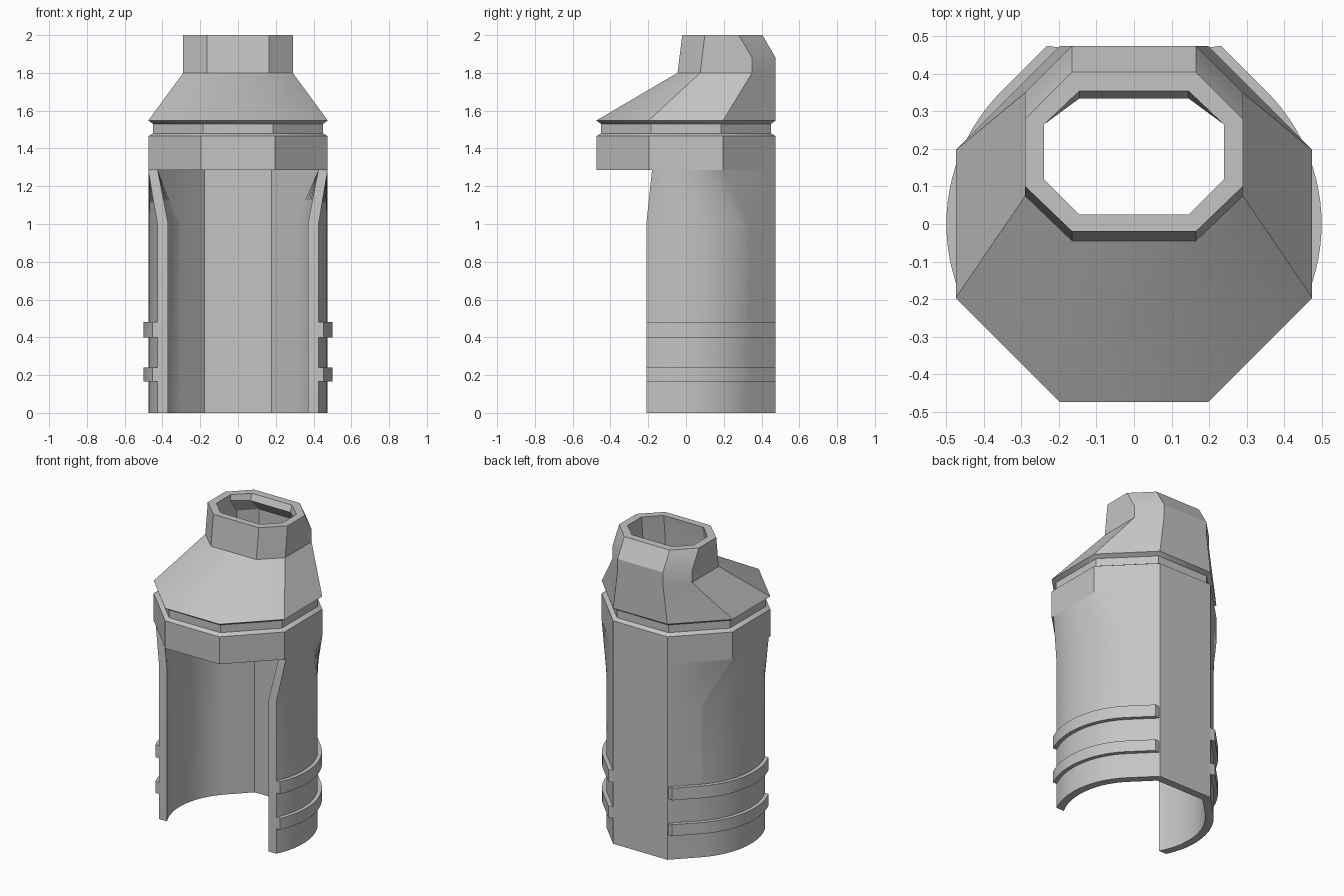
import bpy, bmesh
from math import sin, cos, asin, tan, pi, sqrt

cube = bpy.data.objects.get("Cube")
if cube:
    bpy.data.objects.remove(cube)

grey = bpy.data.materials.new("plain_grey")
grey.use_nodes = True
grey.diffuse_color = (0.55, 0.55, 0.55, 1)
grey.node_tree.nodes["Principled BSDF"].inputs["Base Color"].default_value = (0.55, 0.55, 0.55, 1)

FRONT = -0.21     # front end of the side walls
TOP_FRONT = -0.18
STEPS = 20


def finish(name, bm):
    bmesh.ops.recalc_face_normals(bm, faces=bm.faces)
    mesh = bpy.data.meshes.new(name)
    bm.to_mesh(mesh)
    bm.free()
    mesh.materials.append(grey)
    ob = bpy.data.objects.new(name, mesh)
    bpy.context.collection.objects.link(ob)
    bpy.ops.object.select_all(action='DESELECT')
    ob.select_set(True)
    bpy.context.view_layer.objects.active = ob
    bpy.ops.object.shade_smooth_by_angle(angle=pi / 6)
    return ob


def loft(name, rings, loop=False, caps=()):
    """Skin closed rings; caps bridge the two halves of a ring with quads."""
    bm = bmesh.new()
    vs = [[bm.verts.new(p) for p in r] for r in rings]
    n = len(vs[0])
    pairs = list(zip(vs, vs[1:])) + ([(vs[-1], vs[0])] if loop else [])
    for a, b in pairs:
        for i in range(n):
            j = (i + 1) % n
            bm.faces.new((a[i], a[j], b[j], b[i]))
    for c in caps:
        r = vs[c]
        for i in range(n // 2 - 1):
            bm.faces.new((r[i], r[i + 1], r[n - 2 - i], r[n - 1 - i]))
    return finish(name, bm)


def octagon(z, xs, xc, y0, y1, y2, y3):
    """Octagon from its half widths and its four y levels, front to back."""
    half = [(xc, y0), (xs, y1), (xs, y2), (xc, y3)]
    return [(x, y, z) for x, y in half] + [(-x, y, z) for x, y in reversed(half)]


def regular(z, r):
    c = r * tan(pi / 8)
    return octagon(z, r, c, -r, -c, c, r)


def round_half(r, back):
    """Arc from the front end to a 45 degree tangent that meets the back."""
    a0 = asin(FRONT / r)
    pts = []
    for i in range(STEPS + 1):
        a = a0 + (pi / 4 - a0) * i / STEPS
        pts.append((r * cos(a), r * sin(a)))
    return pts + [(r * sqrt(2) - back, back)]


def square_half(r):
    """Same point count, following the octagon."""
    c = r * tan(pi / 8)
    pts = [(r, TOP_FRONT + (c - TOP_FRONT) * i / STEPS) for i in range(STEPS + 1)]
    return pts + [(c, r)]


def both(half):
    return half + [(-x, y) for x, y in reversed(half)]


def wall_ring(outer, inner, z):
    return [(x, y, z) for x, y in outer + inner[::-1]]


# Open-fronted lower shell, round below and octagonal at the top
OUT, INN = 0.475, 0.425
round_out, round_in = both(round_half(OUT, OUT)), both(round_half(INN, INN))
loft("lower_shell", [
    wall_ring(round_out, round_in, 0),
    wall_ring(round_out, round_in, 1.0),
    wall_ring(both(square_half(OUT)), both(square_half(INN)), 1.285),
], caps=(0,))

# Raised ribs on each side
for side, s in (("left", 1), ("right", -1)):
    for level, z0, z1 in (("lower", 0.165, 0.24), ("upper", 0.4, 0.48)):
        sect = [[(s * x, y) for x, y in h]
                for h in (round_half(0.5, OUT), round_half(0.47, 0.47))]
        loft(f"{level}_rib_{side}", [wall_ring(*sect, z) for z in (z0, z1)], caps=(0, 1))

# Octagonal collar, groove, sloping roof and offset neck, hollow throughout
loft("hood_and_neck", [
    regular(1.285, OUT),
    regular(1.465, OUT),
    regular(1.48, 0.45),
    regular(1.53, 0.45),
    regular(1.548, OUT),
    octagon(1.8, 0.29, 0.165, -0.045, 0.075, 0.35, 0.475),
    octagon(1.88, 0.29, 0.165, -0.035, 0.085, 0.35, 0.475),
    octagon(2.0, 0.29, 0.165, -0.02, 0.1, 0.28, 0.405),
    octagon(2.0, 0.24, 0.145, 0.025, 0.12, 0.265, 0.355),
    octagon(1.96, 0.24, 0.145, 0.02, 0.115, 0.265, 0.335),
    octagon(1.87, 0.24, 0.145, 0.012, 0.105, 0.33, 0.425),
    octagon(1.77, 0.24, 0.145, 0.005, 0.095, 0.33, 0.425),
    regular(1.52, INN),
    regular(1.285, INN),
], loop=True)
